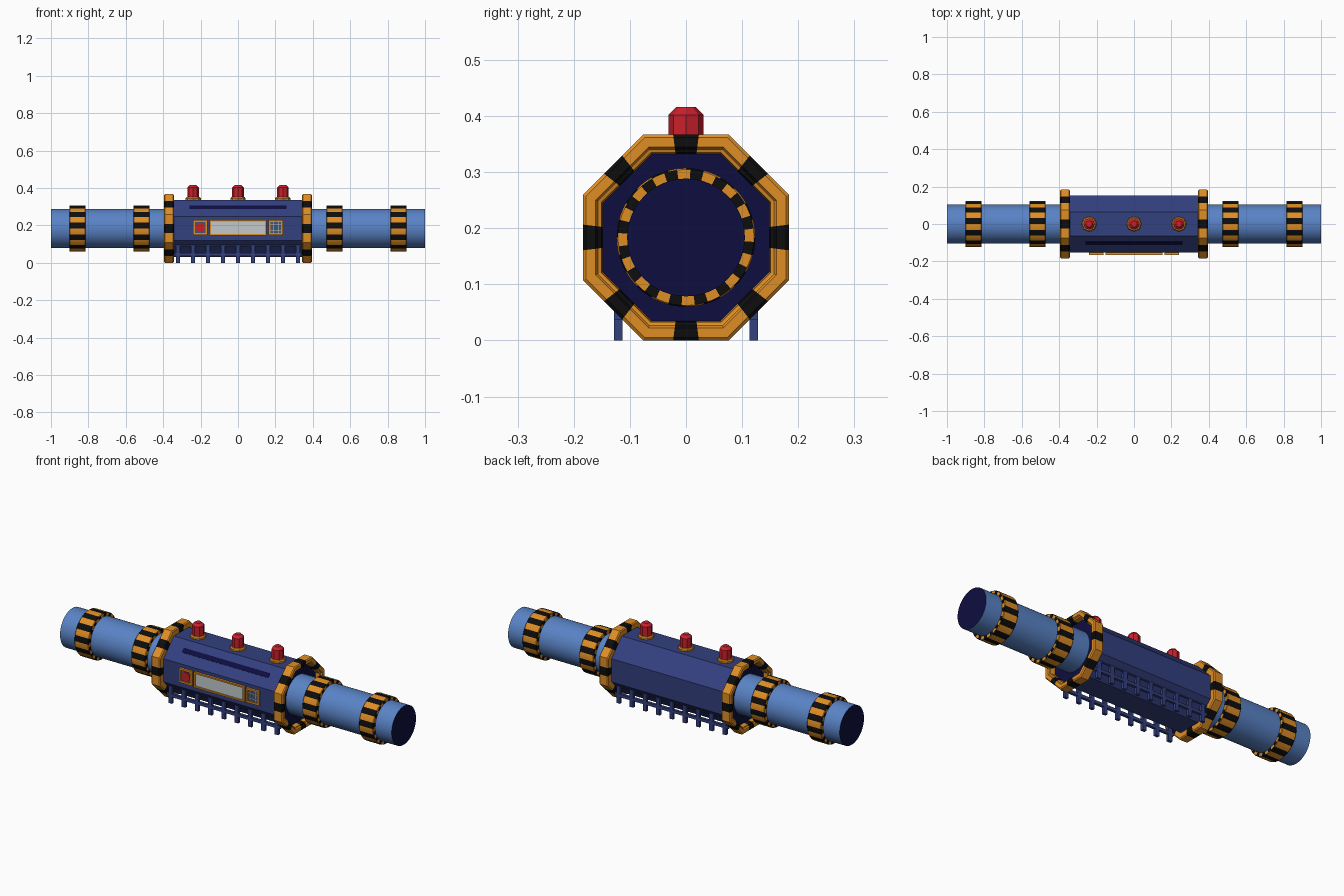
import bpy, bmesh, math
from mathutils import Matrix

if "Cube" in bpy.data.objects:
    bpy.data.objects.remove(bpy.data.objects["Cube"])

CZ = 0.1835            # height of the main axis
T8 = math.tan(math.pi / 8)


def mat(name, r, g, b):
    m = bpy.data.materials.new(name)
    m.diffuse_color = (r, g, b, 1)
    m.use_nodes = True
    m.node_tree.nodes["Principled BSDF"].inputs["Base Color"].default_value = m.diffuse_color
    return m


BODY = mat("body blue", 0.032, 0.05, 0.21)
PIPE = mat("pipe blue", 0.10, 0.225, 0.56)
DARK = mat("dark navy", 0.004, 0.004, 0.05)
ORANGE = mat("hazard orange", 0.74, 0.27, 0.018)
BLACK = mat("hazard black", 0.004, 0.004, 0.004)
RED = mat("lamp red", 0.60, 0.014, 0.024)
GREY = mat("screen grey", 0.54, 0.59, 0.60)
SLATE = mat("slate blue", 0.06, 0.09, 0.17)


def finish(name, bm, mats, smooth=False):
    bmesh.ops.recalc_face_normals(bm, faces=bm.faces[:])
    me = bpy.data.meshes.new(name)
    bm.to_mesh(me)
    bm.free()
    ob = bpy.data.objects.new(name, me)
    bpy.context.collection.objects.link(ob)
    for m in mats:
        me.materials.append(m)
    if smooth:
        bpy.ops.object.select_all(action='DESELECT')
        ob.select_set(True)
        bpy.context.view_layer.objects.active = ob
        bpy.ops.object.shade_smooth_by_angle(angle=math.radians(35))
    return ob


def circle(n, start=0.0):
    return [(math.cos(start + 2 * math.pi * i / n), math.sin(start + 2 * math.pi * i / n))
            for i in range(n)]


def octagon(cuts=()):
    """Octagon of apothem 1 with extra points along every side."""
    pts = []
    for k in range(8):
        c, s = math.cos(k * math.pi / 4), math.sin(k * math.pi / 4)
        pts += [(c - t * s, s + t * c) for t in (-T8, *cuts)]
    return pts


def loft(name, profile, loop, place, mats, rule=lambda i, j: 0, closed=False, cap=0, smooth=False):
    """Sweep a (distance along axis, radius) profile around a loop."""
    bm = bmesh.new()
    rings = [[bm.verts.new(place(a, u * r, v * r)) for u, v in loop] for a, r in profile]
    n, m = len(loop), len(profile)
    for i in range(m if closed else m - 1):
        p, q = rings[i], rings[(i + 1) % m]
        for j in range(n):
            k = (j + 1) % n
            bm.faces.new((p[j], p[k], q[k], q[j])).material_index = rule(i, j)
    if not closed:
        for ring in (rings[0], rings[-1]):
            bm.faces.new(ring).material_index = cap
    return finish(name, bm, mats, smooth)


def box(bm, x, y, z, mtx=Matrix()):
    size = (x[1] - x[0], y[1] - y[0], z[1] - z[0])
    mid = ((x[0] + x[1]) / 2, (y[0] + y[1]) / 2, (z[0] + z[1]) / 2)
    bmesh.ops.create_cube(bm, size=1, matrix=mtx @ Matrix.Translation(mid) @ Matrix.Diagonal((*size, 1)))


def plate(name, x, y, z, m, mtx=Matrix()):
    bm = bmesh.new()
    box(bm, x, y, z, mtx)
    return finish(name, bm, [m])


def along_x(sign=1):
    return lambda a, u, v: (sign * a, u, v + CZ)


# Octagonal main housing with dark ends
loft("housing", [(-0.362, 0.153), (0.362, 0.153)], octagon(), along_x(), [BODY, DARK], cap=1)

for side, s in (("right", 1), ("left", -1)):
    # Pipe with dark end
    loft(side + "_pipe", [(0.35, 0.105), (1.0, 0.105)], circle(48), along_x(s),
         [PIPE, DARK], cap=1, smooth=True)

    # Octagonal flange, black band in the middle of each side
    loft(side + "_flange",
         [(0.342, 0.148), (0.342, 0.178), (0.347, 0.1835), (0.391, 0.1835), (0.396, 0.178),
          (0.396, 0.161), (0.389, 0.157), (0.387, 0.151), (0.355, 0.148)],
         octagon((-0.125, 0.125)), along_x(s), [ORANGE, BLACK],
         rule=lambda i, j: int(j % 3 == 1), closed=True)

    # Striped pipe collars: 12 stripe pairs outside, 16 on the end faces
    for label, cx in (("inner", 0.516), ("outer", 0.858)):
        def stripes(i, j):
            return (j // 4) % 2 if 1 <= i <= 3 else ((j + 1) // 3) % 2
        loft(f"{side}_{label}_collar",
             [(cx - 0.043, 0.103), (cx - 0.043, 0.121), (cx - 0.040, 0.1235), (cx + 0.040, 0.1235),
              (cx + 0.043, 0.121), (cx + 0.043, 0.103)],
             circle(96), along_x(s), [ORANGE, BLACK], rule=stripes, closed=True, smooth=True)

# Warning lamps on top
for n, lx in enumerate((-0.24, 0, 0.24), 1):
    def up(a, u, v, lx=lx):
        return (lx + u, v, a)
    loft(f"lamp_base_{n}", [(0.33, 0.041), (0.345, 0.041), (0.351, 0.036)], circle(8), up, [ORANGE])
    loft(f"lamp_{n}", [(0.345, 0.031), (0.402, 0.031), (0.416, 0.017)], circle(8), up, [RED])

# Dark slot on the upper front slope
slope = Matrix.Translation((0, 0, CZ)) @ Matrix.Rotation(-math.pi / 4, 4, 'X')
plate("slot", (-0.26, 0.26), (-0.1545, -0.150), (-0.006, 0.020), DARK, slope)


# Front panels: frame of four bars around an inset plate
def panel(name, x, z, w, fill):
    bm = bmesh.new()
    y = (-0.165, -0.15)
    box(bm, x, y, (z[0], z[0] + w))
    box(bm, x, y, (z[1] - w, z[1]))
    box(bm, (x[0], x[0] + w), y, (z[0] + w, z[1] - w))
    box(bm, (x[1] - w, x[1]), y, (z[0] + w, z[1] - w))
    finish(name + "_frame", bm, [ORANGE])
    plate(name + "_face", (x[0] + w, x[1] - w), (-0.159, -0.151), (z[0] + w, z[1] - w), fill)


panel("screen", (-0.152, 0.152), (0.146, 0.230), 0.008, GREY)
panel("button_panel", (-0.241, -0.163), (0.150, 0.228), 0.010, SLATE)
panel("speaker_panel", (0.163, 0.241), (0.150, 0.228), 0.010, SLATE)
loft("button", [(-0.164, 0.023), (-0.155, 0.023)], octagon(),
     lambda a, u, v: (-0.202 + u, a, 0.189 + v), [RED])
bm = bmesh.new()
for d in (-0.014, 0.014):
    box(bm, (0.2005 + d, 0.2035 + d), (-0.161, -0.157), (0.160, 0.218))
    box(bm, (0.173, 0.231), (-0.161, -0.157), (0.1875 + d, 0.1905 + d))
finish("speaker_grille", bm, [GREY])

# Comb-like foot racks under both lower slopes
for side, s in (("front", -1), ("back", 1)):
    y = tuple(sorted((s * 0.113, s * 0.128)))
    bm = bmesh.new()
    for i in range(9):
        px = -0.32 + i * 0.08
        box(bm, (px - 0.011, px + 0.011), y, (0, 0.10))
    box(bm, (-0.343, 0.343), y, (0.036, 0.052))
    box(bm, (-0.343, 0.343), y, (0.090, 0.102))
    finish(side + "_foot_rack", bm, [BODY])
